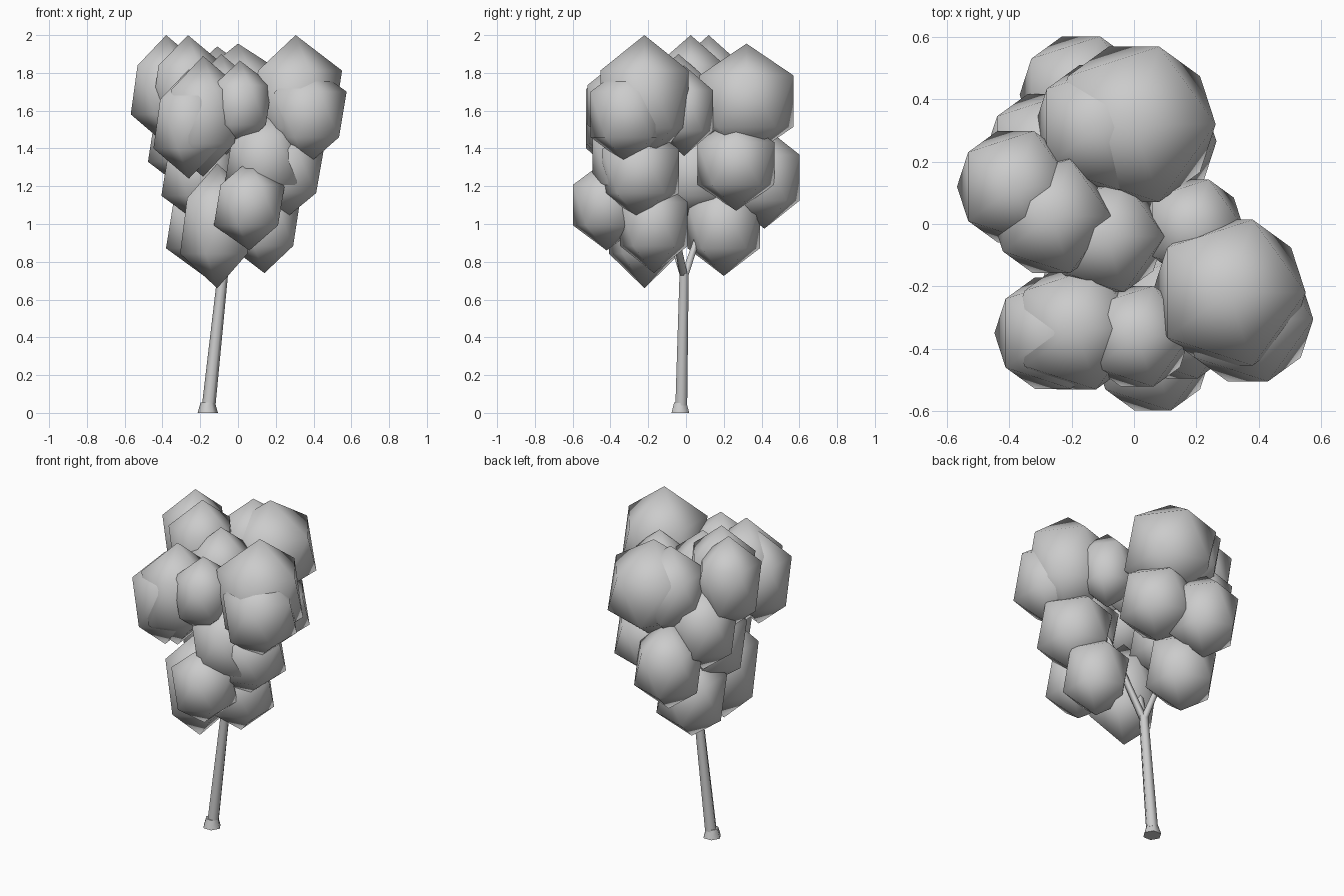
import bpy, bmesh
from math import cos, sin, tau
from mathutils import Vector

if "Cube" in bpy.data.objects:
    bpy.data.objects.remove(bpy.data.objects["Cube"])


def leaf_clump(name, x, y, z, r, rz):
    # faceted ball stretched upright, tips on the vertical axis
    bpy.ops.mesh.primitive_ico_sphere_add(subdivisions=1, radius=1)
    ob = bpy.context.object
    ob.name = name
    for v in ob.data.vertices:
        v.co = Vector((v.co.x * r, v.co.y * r, v.co.z * rz))
    ob.location = (x, y, z)
    for p in ob.data.polygons:
        p.use_smooth = True


def limb(name, rings, sides=6):
    # tapered tube through (x, y, z, radius) rings
    bm = bmesh.new()
    loops = []
    for x, y, z, r in rings:
        loops.append([bm.verts.new((x + r * cos(tau * i / sides),
                                    y + r * sin(tau * i / sides), z))
                      for i in range(sides)])
    for a, b in zip(loops, loops[1:]):
        for i in range(sides):
            j = (i + 1) % sides
            bm.faces.new((a[i], a[j], b[j], b[i]))
    bm.faces.new(loops[0][::-1])
    bm.faces.new(loops[-1])
    me = bpy.data.meshes.new(name)
    bm.to_mesh(me)
    bm.free()
    ob = bpy.data.objects.new(name, me)
    bpy.context.collection.objects.link(ob)
    bpy.context.view_layer.objects.active = ob
    ob.select_set(True)
    bpy.ops.object.shade_smooth_by_angle(angle=1.2)
    ob.select_set(False)


# trunk with flared foot
limb("trunk_foot", [(-.16, -.03, 0, .054), (-.16, -.03, .055, .038)])
limb("trunk", [(-.155, -.025, .04, .036), (-.08, -.01, .74, .028)])

# branches reaching into the crown
fork = (-.08, -.01, .72, .024)
for i, tip in enumerate([(-.12, -.13, 1.1), (.16, -.15, 1.4),
                         (-.17, .12, 1.1)]):
    limb(f"branch_{i + 1}", [fork, (*tip, .015)])

# crown clumps: centre, width radius, height radius
clumps = {
    "upper": [
        (.305, -.22, 1.66, .275, .34), (.365, -.305, 1.58, .235, .27),
        (-.38, .12, 1.71, .21, .29), (-.265, .025, 1.71, .215, .29),
        (.0, .32, 1.65, .293, .305), (-.11, .31, 1.66, .235, .28),
        (-.28, .23, 1.45, .22, .27), (-.09, -.04, 1.62, .21, .28),
        (.19, -.01, 1.6, .18, .24), (.01, -.36, 1.63, .19, .235),
        (-.185, -.335, 1.57, .23, .32), (-.26, -.35, 1.53, .21, .29)],
    "middle": [
        (-.17, .415, 1.245, .22, .27), (.05, .265, 1.32, .24, .25),
        (.24, -.24, 1.28, .24, .26), (.14, -.295, 1.34, .235, .28),
        (-.2, .04, 1.27, .23, .27), (.06, -.42, 1.1, .21, .24)],
    "lower": [
        (-.11, -.22, .99, .22, .33), (.14, -.17, 1.0, .21, .26),
        (-.18, .2, .99, .225, .265)],
}
for level, items in clumps.items():
    for i, c in enumerate(items):
        leaf_clump(f"{level}_leaf_clump_{i + 1}", *c)
